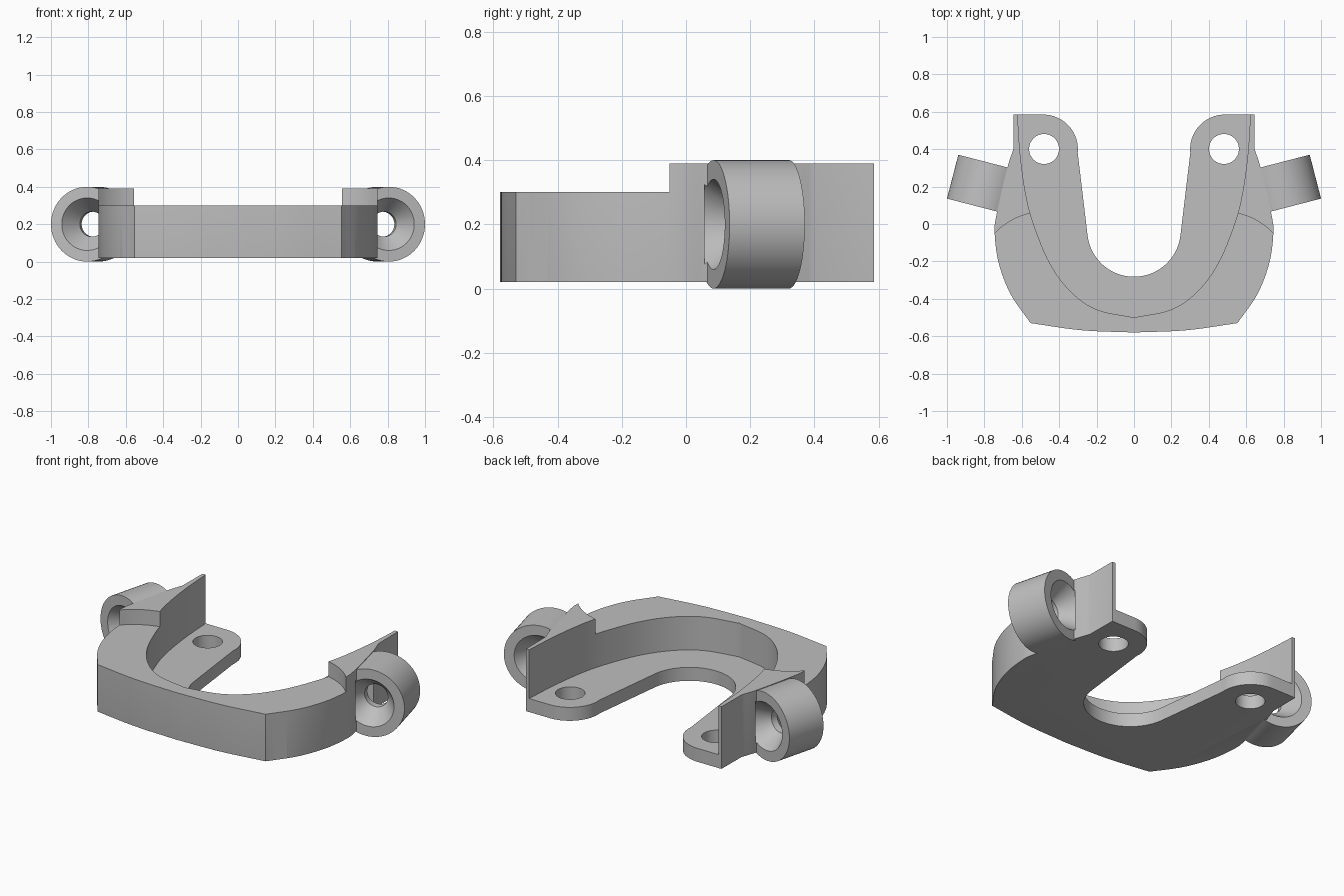
import bpy, bmesh, math
from mathutils import Vector, Matrix

cube = bpy.data.objects.get("Cube")
if cube:
    bpy.data.objects.remove(cube, do_unlink=True)

grey = bpy.data.materials.new("plain_grey")
grey.use_nodes = True
grey.diffuse_color = (0.52, 0.52, 0.52, 1)
grey.node_tree.nodes["Principled BSDF"].inputs["Base Color"].default_value = grey.diffuse_color

BOTTOM, FLANGE_TOP, RIM_TOP, WALL_TOP = 0.02, 0.10, 0.30, 0.39


def smooth(points, steps=6):
    """Catmull-Rom curve through the points."""
    p = [Vector(q) for q in points]
    p = [2 * p[0] - p[1]] + p + [2 * p[-1] - p[-2]]
    out = []
    for a, b, c, d in zip(p, p[1:], p[2:], p[3:]):
        for i in range(steps):
            t = i / steps
            out.append(0.5 * (2 * b + (c - a) * t + (2 * a - 5 * b + 4 * c - d) * t * t
                              + (3 * b - a - 3 * c + d) * t ** 3))
    return out + [p[-2]]


def arc(cx, cy, r, start, end, n=16):
    return [Vector((cx + r * math.cos(math.radians(start + (end - start) * i / n)),
                    cy + r * math.sin(math.radians(start + (end - start) * i / n))))
            for i in range(n + 1)]


def mirrored(half):
    """Close a right-hand half outline with its mirror image."""
    half = [Vector(p) for p in half]
    return half + [Vector((-p.x, p.y)) for p in reversed(half) if abs(p.x) > 1e-4]


def finish(bm, name):
    bmesh.ops.recalc_face_normals(bm, faces=bm.faces)
    mesh = bpy.data.meshes.new(name)
    bm.to_mesh(mesh)
    bm.free()
    mesh.materials.append(grey)
    ob = bpy.data.objects.new(name, mesh)
    bpy.context.collection.objects.link(ob)
    return ob


def prism(name, outline, z0, z1, fillet=None):
    bm = bmesh.new()
    base = bm.faces.new([bm.verts.new((p[0], p[1], z0)) for p in outline])
    top = bmesh.ops.extrude_face_region(bm, geom=[base], use_keep_orig=True)
    bmesh.ops.translate(bm, vec=(0, 0, z1 - z0),
                        verts=[v for v in top["geom"] if isinstance(v, bmesh.types.BMVert)])
    bmesh.ops.recalc_face_normals(bm, faces=bm.faces)
    if fillet:
        edges = [e for e in bm.edges
                 if all(abs(v.co.z - z0) < 1e-5 and fillet(v.co) for v in e.verts)]
        bmesh.ops.bevel(bm, geom=edges, offset=0.05, segments=6, profile=0.5,
                        affect='EDGES', clamp_overlap=True)
    return finish(bm, name)


def lathe(name, profile, matrix, n=64):
    """Solid of revolution from (radius, height) pairs."""
    bm = bmesh.new()
    rings = [[bm.verts.new((r * math.cos(2 * math.pi * i / n), r * math.sin(2 * math.pi * i / n), h))
              for i in range(n)] for r, h in profile]
    for a, b in zip(rings, rings[1:]):
        for i in range(n):
            j = (i + 1) % n
            bm.faces.new((a[i], a[j], b[j], b[i]))
    bm.faces.new(rings[0])
    bm.faces.new(rings[-1])
    bm.transform(matrix)
    return finish(bm, name)


def combine(target, tool, operation):
    mod = target.modifiers.new(operation.lower(), 'BOOLEAN')
    mod.operation, mod.solver, mod.object = operation, 'EXACT', tool
    bpy.context.view_layer.objects.active = target
    bpy.ops.object.modifier_apply(modifier=mod.name)
    bpy.data.objects.remove(tool, do_unlink=True)


# Horseshoe outline, from front centre round the side and back along the slot
front = smooth([(0, -0.58), (0.28, -0.568), (0.553, -0.53)])
side = smooth([(0.553, -0.53), (0.66, -0.375), (0.723, -0.21), (0.745, -0.05),
               (0.735, 0.05), (0.68, 0.29), (0.645, 0.40)])
back = [Vector((0.643, 0.585))]
lobe = arc(0.485, 0.40, 0.185, 90, 186)
slot = arc(0, -0.032, 0.25, -6, -90)
outline = mirrored(front + side[1:] + back + lobe + slot)


def on_outer_edge(co):
    x = abs(co.x)
    return x > 0.62 or co.y < -0.5


body = prism("bracket_body", outline, BOTTOM, WALL_TOP, on_outer_edge)

# Lower rim at the front
step = smooth([(0.76, -0.065), (0.70, -0.01), (0.63, 0.032), (0.55, 0.06), (0.48, 0.08)])
rim_cut = mirrored([(0, -1), (0.9, -1), (0.9, -0.075)] + step)
combine(body, prism("rim_cutter", rim_cut, RIM_TOP, 1), 'DIFFERENCE')

# Tilted eyelets on both sides
frames = []
for s in (1, -1):
    axis = Vector((-s * 0.25, 0.968, 0))
    turn = axis.to_track_quat('Z', 'Y').to_matrix().to_4x4()
    frames.append(Matrix.Translation((s * 0.776, 0.203, 0.2)) @ turn)
for frame in frames:
    combine(body, lathe("eyelet", [(0.2, -0.121), (0.2, 0.121)], frame), 'UNION')

# Recess above the flange
cavity = smooth([(0, -0.50), (0.2, -0.457), (0.34, -0.36), (0.45, -0.21), (0.53, -0.02),
                 (0.575, 0.14), (0.607, 0.36), (0.622, 0.585), (0.625, 0.7)])
combine(body, prism("cavity_cutter", mirrored(cavity), FLANGE_TOP, 1), 'DIFFERENCE')

# Countersunk eyelet bores and flange screw holes
bore = [(0.147, -0.13), (0.067, -0.02), (0.067, 0.02), (0.147, 0.13)]
for frame in frames:
    combine(body, lathe("bore_cutter", bore, frame), 'DIFFERENCE')
for s in (1, -1):
    hole = Matrix.Translation((s * 0.481, 0.401, 0))
    combine(body, lathe("hole_cutter", [(0.08, -0.1), (0.08, 0.2)], hole, 48), 'DIFFERENCE')

# Smooth curves, sharp edges
bpy.ops.object.select_all(action='DESELECT')
body.select_set(True)
bpy.context.view_layer.objects.active = body
bpy.ops.object.shade_smooth_by_angle(angle=math.radians(30))
